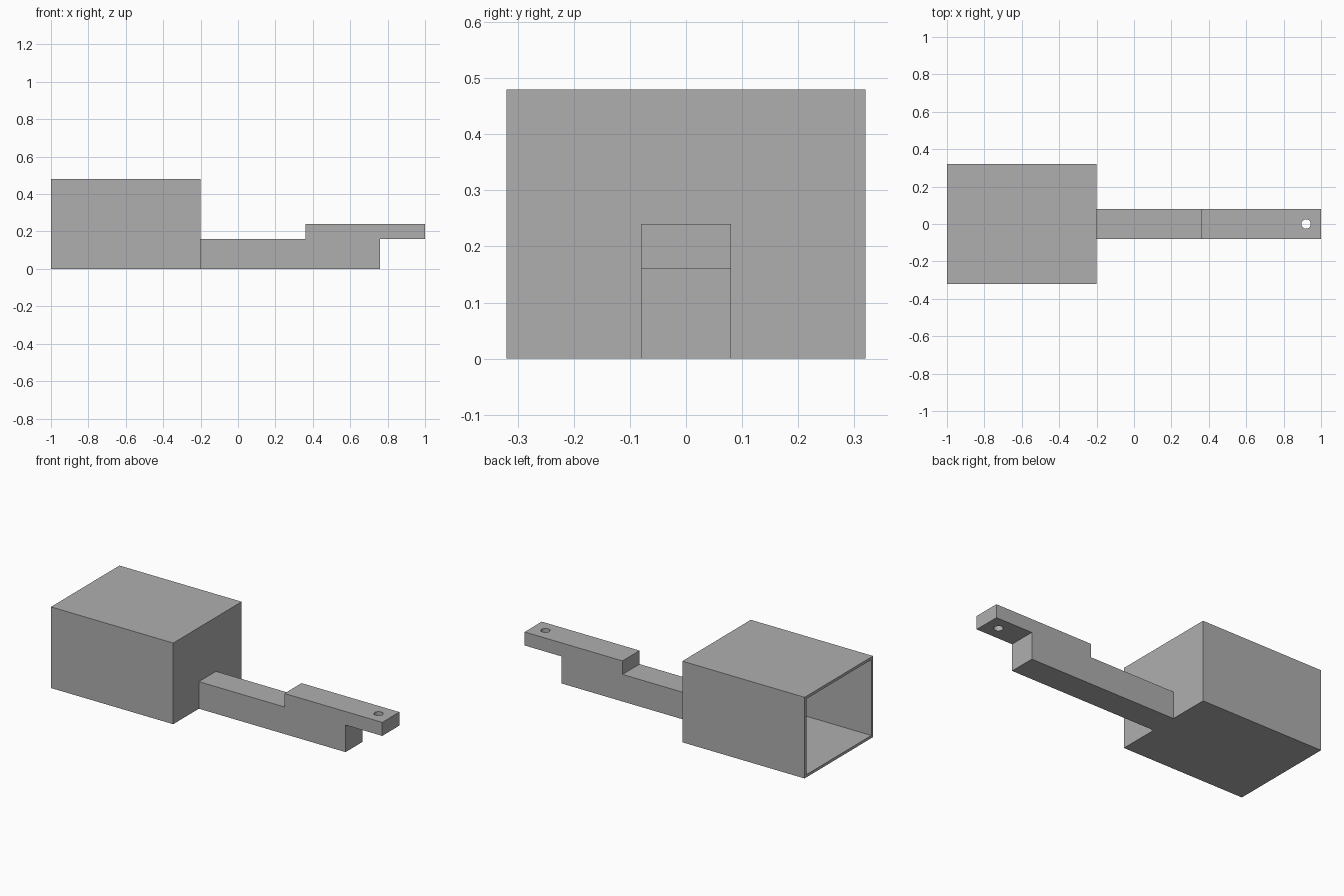
import bpy, bmesh
from mathutils import Matrix, Vector

cube = bpy.data.objects.get("Cube")
if cube:
    bpy.data.objects.remove(cube, do_unlink=True)

WALL = 0.016
ARM_HALF_WIDTH = 0.08

grey = bpy.data.materials.new("plain_grey")
grey.use_nodes = True
colour = (0.43, 0.43, 0.43, 1)
grey.diffuse_color = colour
grey.node_tree.nodes["Principled BSDF"].inputs["Base Color"].default_value = colour


def make_object(name, bm):
    bmesh.ops.recalc_face_normals(bm, faces=bm.faces[:])
    mesh = bpy.data.meshes.new(name)
    bm.to_mesh(mesh)
    bm.free()
    mesh.materials.append(grey)
    obj = bpy.data.objects.new(name, mesh)
    bpy.context.scene.collection.objects.link(obj)
    return obj


# Thin-walled box, open at its -x end
bm = bmesh.new()
bmesh.ops.create_cube(bm, size=1, matrix=Matrix.Translation((-0.6, 0, 0.24))
                      @ Matrix.Diagonal((0.8, 0.64, 0.48, 1)))
mouth = min(bm.faces, key=lambda f: f.calc_center_median().x)
bmesh.ops.inset_region(bm, faces=[mouth], thickness=WALL, use_even_offset=True)
inner = bmesh.ops.extrude_discrete_faces(bm, faces=[mouth])["faces"][0]
bmesh.ops.translate(bm, verts=inner.verts[:], vec=Vector((0.8 - WALL, 0, 0)))
make_object("open_box", bm)

# Stepped arm: side profile extruded across its width
profile = [(-0.2, 0), (0.76, 0), (0.76, 0.16), (1, 0.16),
           (1, 0.24), (0.36, 0.24), (0.36, 0.16), (-0.2, 0.16)]
bm = bmesh.new()
side = bm.faces.new([bm.verts.new((x, -ARM_HALF_WIDTH, z)) for x, z in profile])
grown = bmesh.ops.extrude_face_region(bm, geom=[side])["geom"]
bmesh.ops.translate(bm, vec=Vector((0, 2 * ARM_HALF_WIDTH, 0)),
                    verts=[g for g in grown if isinstance(g, bmesh.types.BMVert)])
arm = make_object("stepped_arm", bm)

# Round hole through the tip of the arm
bm = bmesh.new()
bmesh.ops.create_cone(bm, cap_ends=True, segments=32, radius1=0.025, radius2=0.025,
                      depth=0.2, matrix=Matrix.Translation((0.92, 0, 0.2)))
cutter = make_object("hole_cutter", bm)
cutter.hide_render = True
cutter.hide_viewport = True
cutter.display_type = 'WIRE'
hole = arm.modifiers.new("tip_hole", 'BOOLEAN')
hole.operation = 'DIFFERENCE'
hole.solver = 'EXACT'
hole.object = cutter
